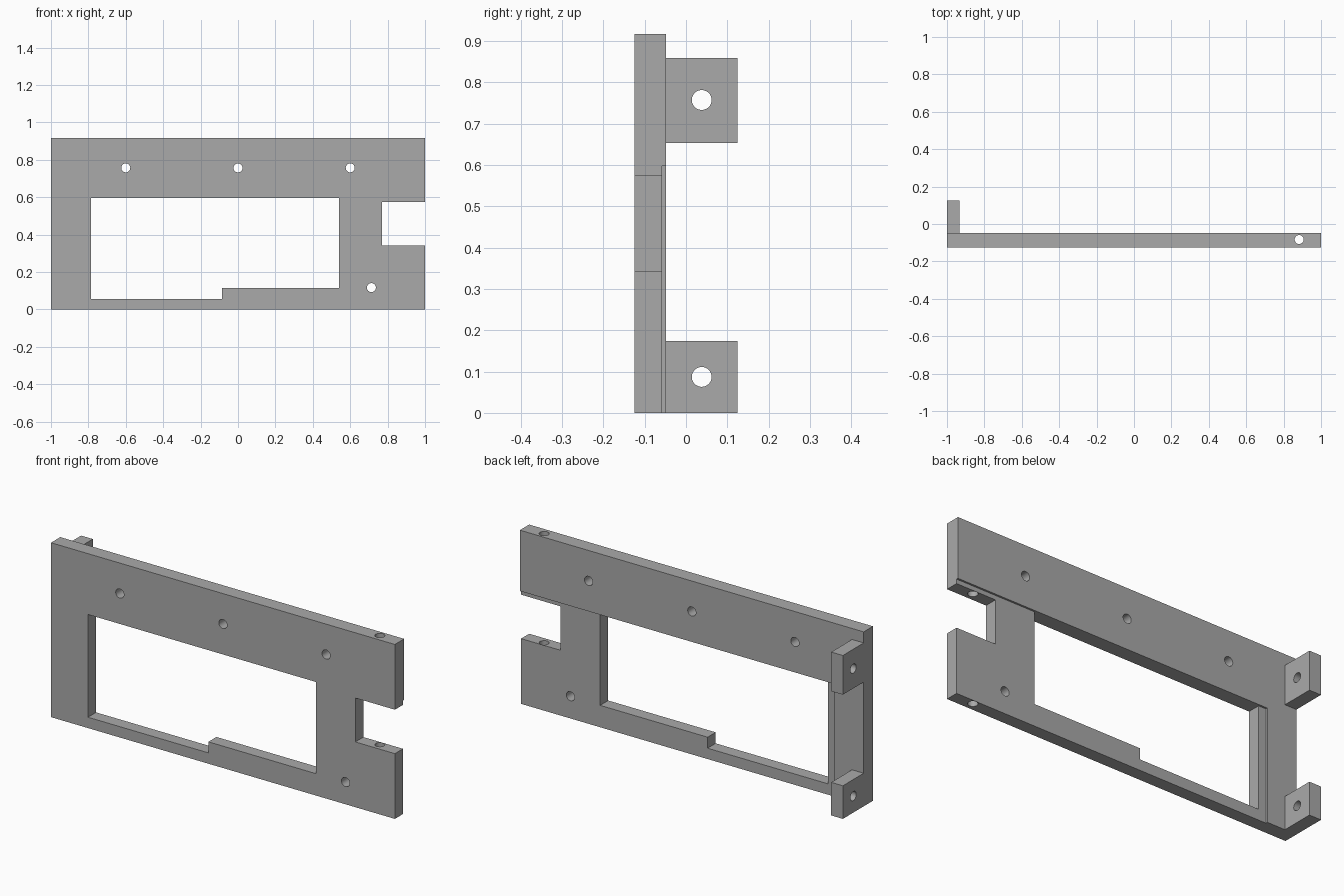
import bpy
import bmesh
from math import pi
from mathutils import Matrix, Vector

if "Cube" in bpy.data.objects:
    bpy.data.objects.remove(bpy.data.objects["Cube"])

FRONT, BACK, REAR = -0.125, -0.048, 0.125
RECESS = -0.058
HEIGHT = 0.917
HOLE = 0.024

grey = bpy.data.materials.new("plain grey")
grey.use_nodes = True
colour = (0.4, 0.4, 0.4, 1)
grey.diffuse_color = colour
grey.node_tree.nodes["Principled BSDF"].inputs["Base Color"].default_value = colour


def finish(bm, name):
    bmesh.ops.recalc_face_normals(bm, faces=bm.faces)
    mesh = bpy.data.meshes.new(name)
    bm.to_mesh(mesh)
    bm.free()
    mesh.materials.append(grey)
    obj = bpy.data.objects.new(name, mesh)
    bpy.context.collection.objects.link(obj)
    return obj


def prism(name, outline, y0, y1):
    """Extrude an x-z outline from y0 to y1."""
    bm = bmesh.new()
    face = bm.faces.new([bm.verts.new((x, y0, z)) for x, z in outline])
    new = bmesh.ops.extrude_face_region(bm, geom=[face])["geom"]
    verts = [v for v in new if isinstance(v, bmesh.types.BMVert)]
    bmesh.ops.translate(bm, verts=verts, vec=(0, y1 - y0, 0))
    return finish(bm, name)


def box(name, x0, x1, y0, y1, z0, z1):
    return prism(name, [(x0, z0), (x1, z0), (x1, z1), (x0, z1)], y0, y1)


def drill(centre, axis, length):
    """Round cutter along the given axis."""
    turn = Vector((0, 0, 1)).rotation_difference(Vector(axis)).to_matrix().to_4x4()
    bm = bmesh.new()
    bmesh.ops.create_cone(bm, cap_ends=True, segments=32, radius1=HOLE,
                          radius2=HOLE, depth=length,
                          matrix=Matrix.Translation(centre) @ turn)
    return finish(bm, "drill")


def cut(obj, cutter):
    mod = obj.modifiers.new("cut", "BOOLEAN")
    mod.operation = "DIFFERENCE"
    mod.solver = "EXACT"
    mod.object = cutter
    bpy.context.view_layer.objects.active = obj
    bpy.ops.object.modifier_apply(modifier=mod.name)
    bpy.data.objects.remove(cutter)


def smooth_holes(obj):
    bpy.ops.object.select_all(action="DESELECT")
    obj.select_set(True)
    bpy.context.view_layer.objects.active = obj
    bpy.ops.object.shade_smooth_by_angle(angle=pi / 6)


# Main plate with the side notch in its outline
plate = prism("mounting_plate", [
    (-1, 0), (1, 0), (1, 0.343), (0.77, 0.343),
    (0.77, 0.574), (1, 0.574), (1, HEIGHT), (-1, HEIGHT)], FRONT, BACK)

# Shallow recess in the lower back
cut(plate, box("recess", -0.828, 1.1, RECESS, 0, -0.1, 0.597))

# Stepped window
cut(plate, prism("window", [
    (-0.785, 0.057), (-0.085, 0.057), (-0.085, 0.115),
    (0.54, 0.115), (0.54, 0.597), (-0.785, 0.597)], FRONT - 0.1, 0))

# Screw holes through the face, and one vertical pin hole
for x, z in [(-0.6, 0.757), (0, 0.757), (0.6, 0.757), (0.713, 0.117)]:
    cut(plate, drill((x, FRONT, z), (0, 1, 0), 0.4))
cut(plate, drill((0.883, -0.083, HEIGHT / 2), (0, 0, 1), 1.2))
smooth_holes(plate)

# Rear tabs with cross holes
for name, z0, z1, hole_z in [("upper_tab", 0.653, 0.859, 0.757),
                             ("lower_tab", 0, 0.174, 0.087)]:
    tab = box(name, -1, -0.932, BACK, REAR, z0, z1)
    cut(tab, drill((-0.966, 0.038, hole_z), (1, 0, 0), 0.3))
    smooth_holes(tab)
